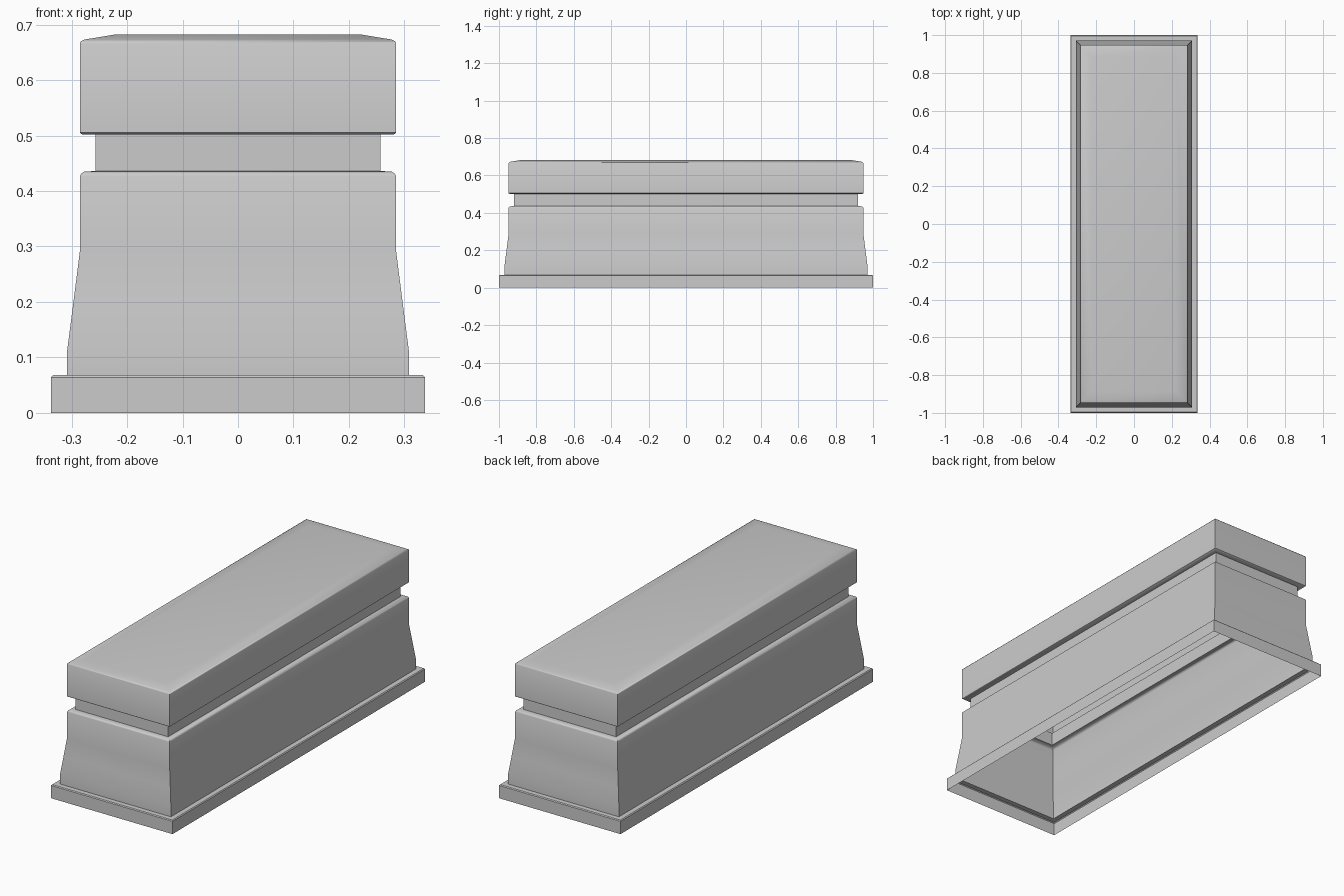
import bpy, bmesh

if "Cube" in bpy.data.objects:
    bpy.data.objects.remove(bpy.data.objects["Cube"])

HALF_X, HALF_Y = 0.337, 1.0

# Moulding profile: (inset from the base outline, height)
profile = [
    (0.000, 0.000), (0.000, 0.064), (0.004, 0.068),   # plinth
    (0.029, 0.068), (0.029, 0.112),                   # foot of the body
    (0.041, 0.205), (0.052, 0.292),                   # tapered waist
    (0.052, 0.427), (0.054, 0.431), (0.060, 0.435),   # shoulder
    (0.080, 0.436), (0.080, 0.502),                   # recessed neck
    (0.056, 0.502), (0.052, 0.505),                   # cap underside
    (0.052, 0.666), (0.054, 0.670), (0.060, 0.673),   # cap sides
    (0.115, 0.682),                                   # sloped top border
]

# Loft rectangular rings along the profile; the shell is open underneath
bm = bmesh.new()
rings = []
for inset, z in profile:
    x, y = HALF_X - inset, HALF_Y - inset
    rings.append([bm.verts.new((sx * x, sy * y, z))
                  for sx, sy in ((-1, -1), (1, -1), (1, 1), (-1, 1))])
for low, high in zip(rings, rings[1:]):
    for i in range(4):
        j = (i + 1) % 4
        bm.faces.new((low[i], low[j], high[j], high[i]))
bm.faces.new(rings[-1])

mesh = bpy.data.meshes.new("pedestal_shell")
bm.to_mesh(mesh)
bm.free()
pedestal = bpy.data.objects.new("pedestal_shell", mesh)
bpy.context.collection.objects.link(pedestal)

# Soft shading over the small roundings, crisp main edges
bpy.context.view_layer.objects.active = pedestal
pedestal.select_set(True)
bpy.ops.object.shade_smooth_by_angle(angle=0.65)
